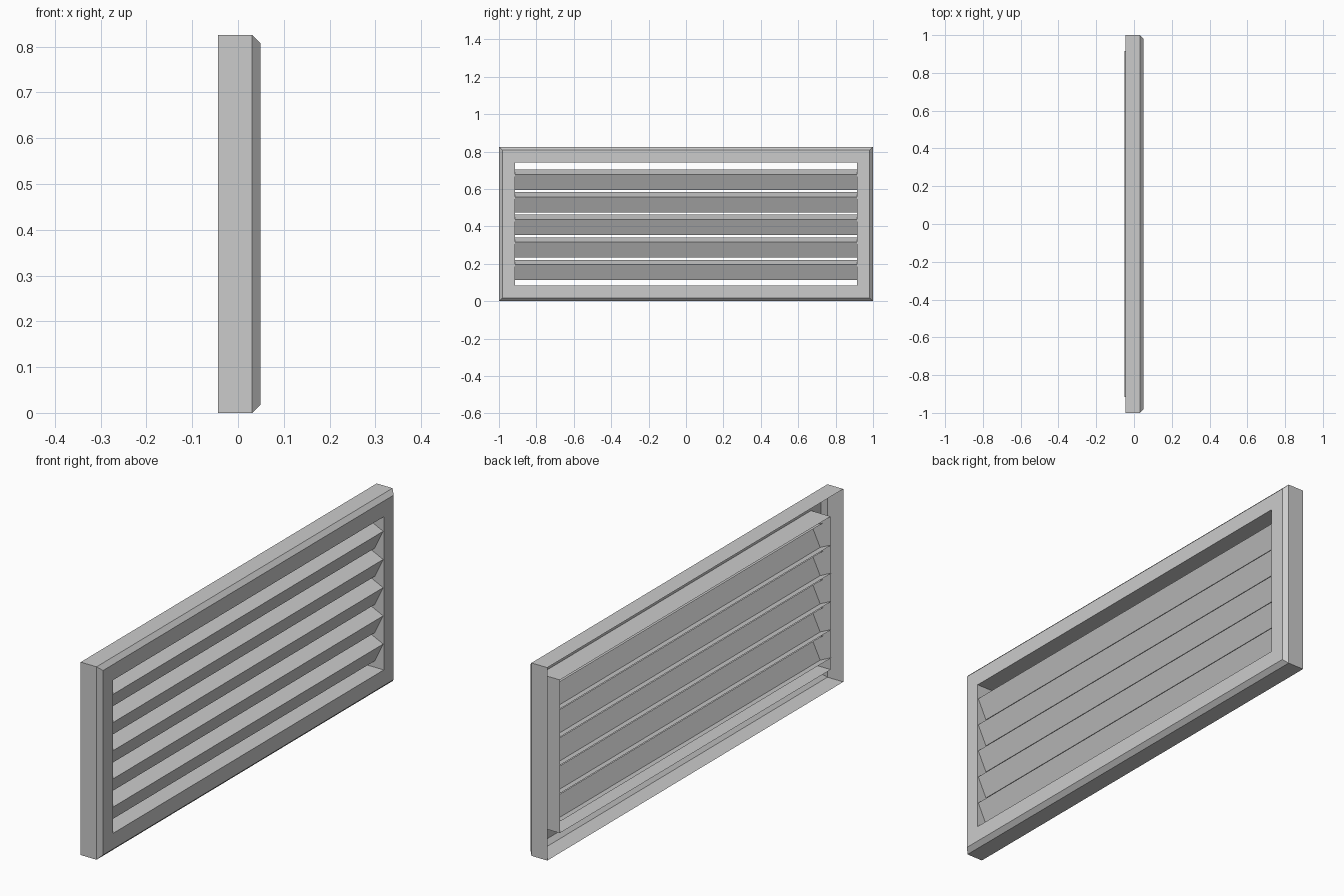
import bpy

if "Cube" in bpy.data.objects:
    bpy.data.objects.remove(bpy.data.objects["Cube"])

HALF_Y, HEIGHT = 1.0, 0.825
BORDER = 0.085


def make_object(name, verts, faces):
    mesh = bpy.data.meshes.new(name)
    mesh.from_pydata(verts, [], faces)
    mesh.update()
    obj = bpy.data.objects.new(name, mesh)
    bpy.context.collection.objects.link(obj)
    return obj


def ring(x, inset):
    """Four corners of a rectangle facing +x, inset from the outer edge."""
    y, lo, hi = HALF_Y - inset, inset, HEIGHT - inset
    return [(x, -y, lo), (x, y, lo), (x, y, hi), (x, -y, hi)]


def sheet_frame(name, section):
    """Mitred sheet-metal frame swept from (x, inset) section points."""
    verts = [v for x, inset in section for v in ring(x, inset)]
    faces = []
    for i in range(len(section) - 1):
        for k in range(4):
            a, b = i * 4 + k, i * 4 + (k + 1) % 4
            faces.append((a, b, b + 4, a + 4))
    return make_object(name, verts, faces)


def slat(name, z, profile, half):
    """Open folded sheet running along y, ends meet the sleeve."""
    n = len(profile)
    verts = [(x, y, z + h) for y in (-half, half) for x, h in profile]
    faces = [(i, i + n, i + n + 1, i + 1) for i in range(n - 1)]
    return make_object(name, verts, faces)


# Frame: outer wall, chamfer, front flange, inner sleeve (open at the back)
sheet_frame("vent_frame", [(-0.044, 0.0), (0.031, 0.0), (0.049, 0.018),
                           (0.049, BORDER), (-0.044, BORDER)])

# Slats: tilted channel with the open side towards the back
channel = [(-0.009, 0.109), (0.046, 0.083), (0.006, 0.0), (-0.049, 0.026)]
for i in range(5):
    slat(f"louver_slat_{i + 1}", 0.112 + i * 0.1205, channel, HALF_Y - BORDER)
